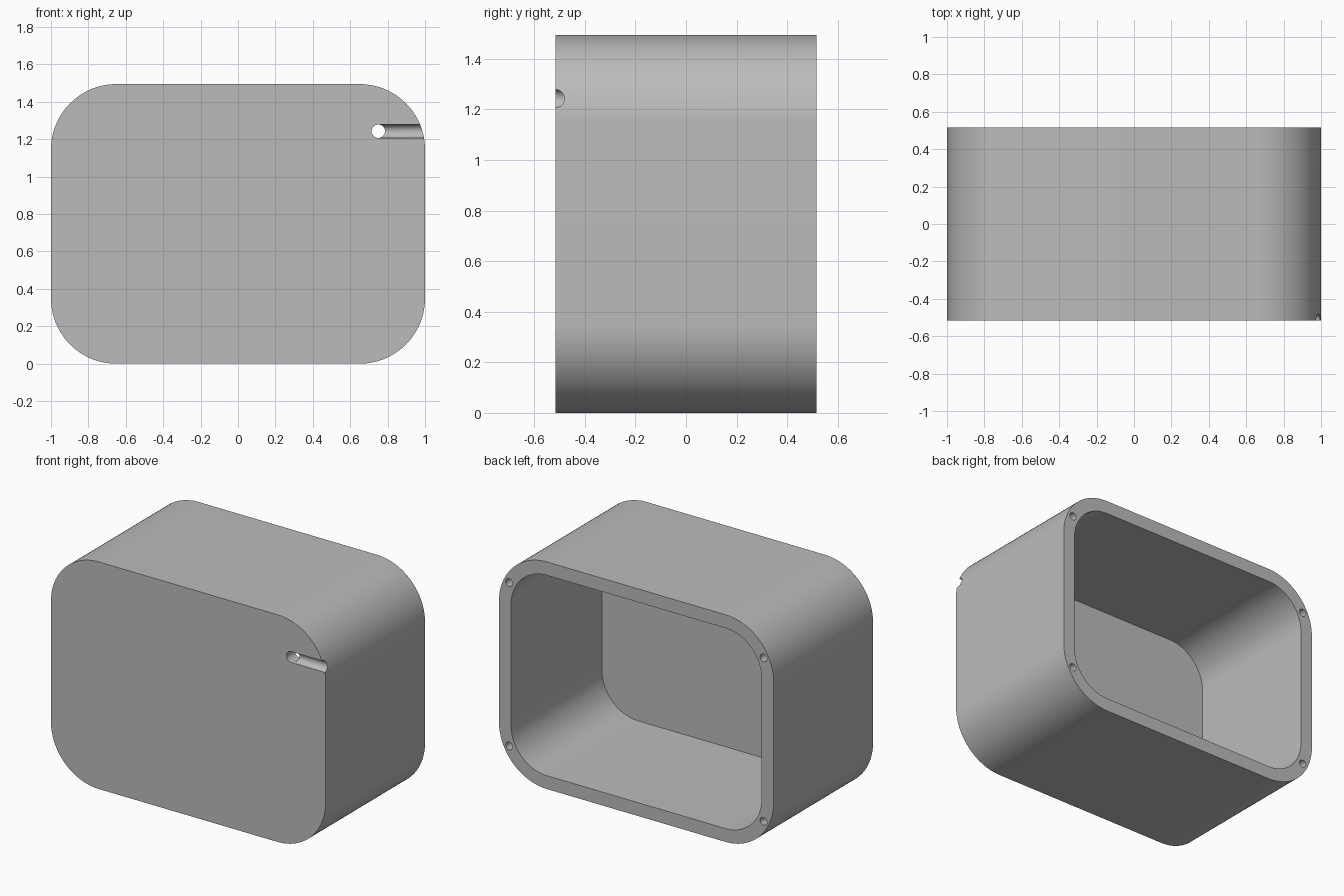
import bpy
import bmesh
from math import sin, cos, pi, radians
from mathutils import Matrix, Vector

WIDTH, DEPTH, HEIGHT = 2.0, 1.034, 1.495
WALL, RADIUS = 0.088, 0.35
MID = HEIGHT / 2
FRONT, BACK = -DEPTH / 2, DEPTH / 2

cube = bpy.data.objects.get("Cube")
if cube:
    bpy.data.objects.remove(cube, do_unlink=True)

grey = bpy.data.materials.new("plain_grey")
grey.use_nodes = True
colour = (0.5, 0.5, 0.5, 1)
grey.diffuse_color = colour
grey.node_tree.nodes["Principled BSDF"].inputs["Base Color"].default_value = colour


def make_object(name, bm):
    bmesh.ops.recalc_face_normals(bm, faces=bm.faces)
    mesh = bpy.data.meshes.new(name)
    bm.to_mesh(mesh)
    bm.free()
    mesh.materials.append(grey)
    obj = bpy.data.objects.new(name, mesh)
    bpy.context.collection.objects.link(obj)
    return obj


def rounded_block(name, inset, y0, y1, steps=24):
    """Rounded rectangle in the xz plane, extruded along y."""
    r = RADIUS - inset
    cx, cz = WIDTH / 2 - RADIUS, MID - RADIUS
    bm = bmesh.new()
    ring = []
    for quarter, (sx, sz) in enumerate(((1, 1), (-1, 1), (-1, -1), (1, -1))):
        for i in range(steps + 1):
            a = (quarter + i / steps) * pi / 2
            ring.append(bm.verts.new((sx * cx + r * cos(a), y0, MID + sz * cz + r * sin(a))))
    face = bm.faces.new(ring)
    moved = bmesh.ops.extrude_face_region(bm, geom=[face])["geom"]
    verts = [v for v in moved if isinstance(v, bmesh.types.BMVert)]
    bmesh.ops.translate(bm, verts=verts, vec=(0, y1 - y0, 0))
    return make_object(name, bm)


def rod(name, start, end, radius):
    """Cylinder between two points."""
    start, end = Vector(start), Vector(end)
    axis = end - start
    matrix = Matrix.Translation((start + end) / 2) @ axis.to_track_quat("Z", "Y").to_matrix().to_4x4()
    bm = bmesh.new()
    bmesh.ops.create_cone(bm, cap_ends=True, segments=32, radius1=radius,
                          radius2=radius, depth=axis.length, matrix=matrix)
    return make_object(name, bm)


# Shell and its open-backed cavity
housing = rounded_block("housing", 0, FRONT, BACK)
cutters = [rounded_block("cavity_cutter", WALL, FRONT + WALL, BACK + 0.1)]

# Cable hole through the front wall, with a half-round groove out to the side
hx, hz, hr = 0.75, 1.243, 0.036
cutters.append(rod("cable_groove_cutter", (hx, FRONT, hz), (1.1, FRONT, hz), hr))
cutters.append(rod("cable_hole_cutter", (hx, FRONT - 0.1, hz), (hx, FRONT + 0.2, hz), hr))

# Blind screw holes in the corners of the back rim
for sx in (-1, 1):
    for sz in (-1, 1):
        x, z = sx * 0.926, MID + sz * 0.538
        cutters.append(rod("screw_hole_cutter", (x, BACK - 0.2, z), (x, BACK + 0.1, z), 0.025))

for cutter in cutters:
    cutter.hide_render = True
    cutter.hide_set(True)
    cut = housing.modifiers.new(cutter.name, "BOOLEAN")
    cut.operation = "DIFFERENCE"
    cut.solver = "EXACT"
    cut.object = cutter

# Apply the cuts, drop the helpers and smooth the rounded walls
bpy.ops.object.select_all(action="DESELECT")
bpy.context.view_layer.objects.active = housing
housing.select_set(True)
for cut in list(housing.modifiers):
    bpy.ops.object.modifier_apply(modifier=cut.name)
for cutter in cutters:
    bpy.data.objects.remove(cutter, do_unlink=True)
bpy.ops.object.shade_smooth_by_angle(angle=radians(30))
